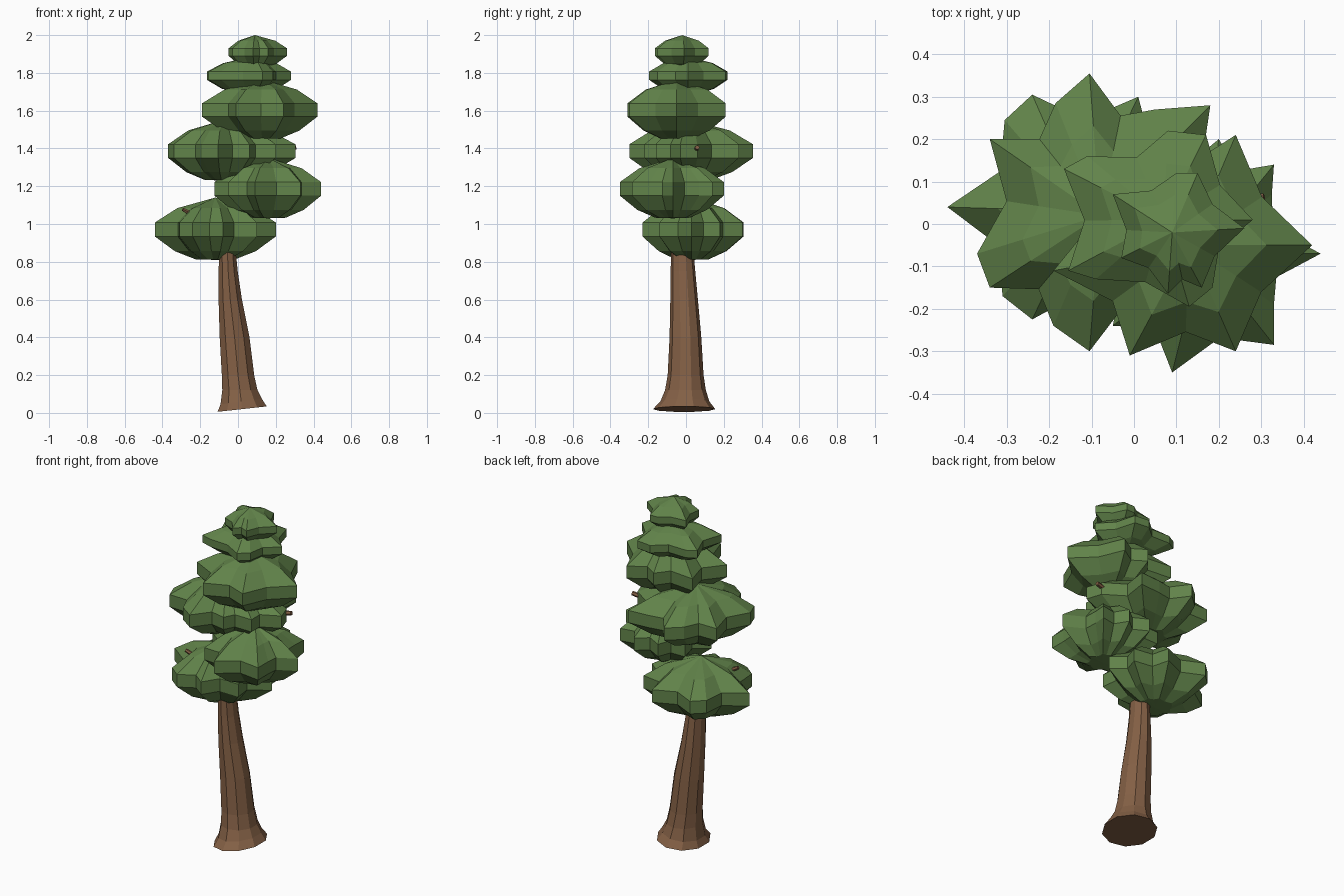
import bpy, math
from mathutils import Vector

if "Cube" in bpy.data.objects:
    bpy.data.objects.remove(bpy.data.objects["Cube"])


def material(name, rgb):
    m = bpy.data.materials.new(name)
    m.diffuse_color = (*rgb, 1)
    m.use_nodes = True
    m.node_tree.nodes["Principled BSDF"].inputs["Base Color"].default_value = m.diffuse_color
    return m


GREEN = material("leaf green", (0.12, 0.228, 0.068))
BROWN = material("bark brown", (0.23, 0.117, 0.06))


def loft(name, rings, mat, bottom=None, top=None):
    """Skin a stack of equal rings; ends close on a point or a flat cap."""
    n = len(rings[0])
    verts = [v for r in rings for v in r]
    faces = [(k * n + i, k * n + (i + 1) % n, (k + 1) * n + (i + 1) % n, (k + 1) * n + i)
             for k in range(len(rings) - 1) for i in range(n)]
    last = (len(rings) - 1) * n
    if bottom is None:
        faces.append(tuple(reversed(range(n))))
    else:
        verts.append(bottom)
        faces += [((i + 1) % n, i, len(verts) - 1) for i in range(n)]
    if top is None:
        faces.append(tuple(range(last, last + n)))
    else:
        verts.append(top)
        faces += [(last + i, last + (i + 1) % n, len(verts) - 1) for i in range(n)]
    me = bpy.data.meshes.new(name)
    me.from_pydata(verts, [], faces)
    me.materials.append(mat)
    me.update()
    ob = bpy.data.objects.new(name, me)
    bpy.context.collection.objects.link(ob)
    return ob


# (radius factor, height factor, how strongly the lobes show)
LAYERS = [(0.33, 0.01, 0.6), (0.67, 0.14, 0.9), (1.0, 0.375, 1.0),
          (1.0, 0.60, 1.0), (0.63, 0.83, 0.9)]


def foliage(name, cx, cy, z0, z1, tips):
    """Lobed leaf cushion: star outline through the tips, domed above and below."""
    polar = sorted((math.atan2(y - cy, x - cx), math.hypot(x - cx, y - cy)) for x, y in tips)
    outline = []
    for i, (a, r) in enumerate(polar):
        b, s = polar[(i + 1) % len(polar)]
        gap = (b - a) % (2 * math.pi)
        mean = (r + s) / 2
        outline.append((a, r, r))
        # valley between lobes; close tips form one blunt lobe instead
        if gap > 0.42:
            outline.append((a + gap / 2, mean * (1 - 0.28 * min(1, gap / 0.7)), mean))
    rings = []
    for rf, hf, lobe in LAYERS:
        ring = []
        for a, r, full in outline:
            rr = rf * (full + (r - full) * lobe)
            ring.append((cx + rr * math.cos(a), cy + rr * math.sin(a), z0 + hf * (z1 - z0)))
        rings.append(ring)
    loft(name, rings, GREEN, (cx, cy, z0), (cx, cy, z1))


foliage("foliage_1", -0.12, 0.03, 0.81, 1.14,
        [(-.44, .04), (-.305, .245), (-.24, .305), (.01, .30), (.15, .18), (.20, .03),
         (.10, -.14), (-.08, -.23), (-.24, -.225), (-.31, -.17)])
foliage("foliage_2", 0.16, -0.07, 1.03, 1.35,
        [(.44, -.07), (.325, .07), (.33, .14), (.20, .20), (.05, .19), (-.07, .11), (-.125, -.06),
         (-.05, -.24), (.09, -.35), (.33, -.285), (.33, -.19)])
foliage("foliage_3", -0.08, 0.02, 1.23, 1.55,
        [(-.105, .355), (-.185, .285), (-.34, .20), (-.37, -.07), (-.34, -.15), (-.19, -.24),
         (-.105, -.30), (.06, -.22), (.20, -.16), (.305, -.03), (.275, .06), (.18, .28),
         (.05, .27)])
foliage("foliage_4", 0.13, -0.05, 1.45, 1.765,
        [(.42, -.05), (.24, .21), (.07, .20), (-.14, .14), (-.19, -.11), (-.01, -.31),
         (.24, -.30)])
foliage("foliage_5", 0.07, 0.01, 1.69, 1.885,
        [(.28, .01), (.17, .21), (.08, .22), (-.11, .16), (-.165, .13), (-.155, -.11),
         (-.09, -.13), (.13, -.195), (.185, -.15)])
foliage("foliage_6", 0.09, -0.02, 1.825, 2.0,
        [(.26, -.01), (.15, .12), (.10, .12), (-.05, .07), (-.03, -.08), (.08, -.165),
         (.16, -.15)])

# Trunk: z, centre x, centre y, radius x, radius y
SIDES = 10
trunk = []
for z, x, y, rx, ry in [(0.02, .022, -.01, .137, .165), (0.06, .017, -.006, .115, .13),
                        (0.12, .01, -.003, .098, .108), (0.20, .0, -.002, .09, .095),
                        (0.40, -.018, -.003, .083, .084), (0.60, -.041, -.01, .065, .073),
                        (0.75, -.052, -.016, .053, .065), (0.85, -.056, -.02, .047, .060),
                        (0.97, -.056, -.02, .04, .05)]:
    ring = []
    for i in range(SIDES):
        a = 2 * math.pi * (i + 0.5) / SIDES
        c, s = math.cos(a), math.sin(a)
        tilt = 0.015 * c if z < 0.1 else 0      # the foot is slightly slanted
        ring.append((x + rx * c, y + ry * s, z + tilt))
    trunk.append(ring)
loft("trunk", trunk, BROWN)


def twig(name, start, end, r):
    p, q = Vector(start), Vector(end)
    rot = (q - p).to_track_quat('Z', 'Y')
    rings = [[tuple(c + rot @ Vector((k * math.cos(i * math.pi / 3), k * math.sin(i * math.pi / 3), 0)))
              for i in range(6)] for c, k in ((p, r * 1.5), (q, r))]
    loft(name, rings, BROWN)


# Small branch stubs poking out of the leaves
twig("right_twig", (.10, .035, 1.37), (.307, .06, 1.405), .012)
twig("left_twig", (-.15, -.03, 1.0), (-.292, -.07, 1.078), .01)
